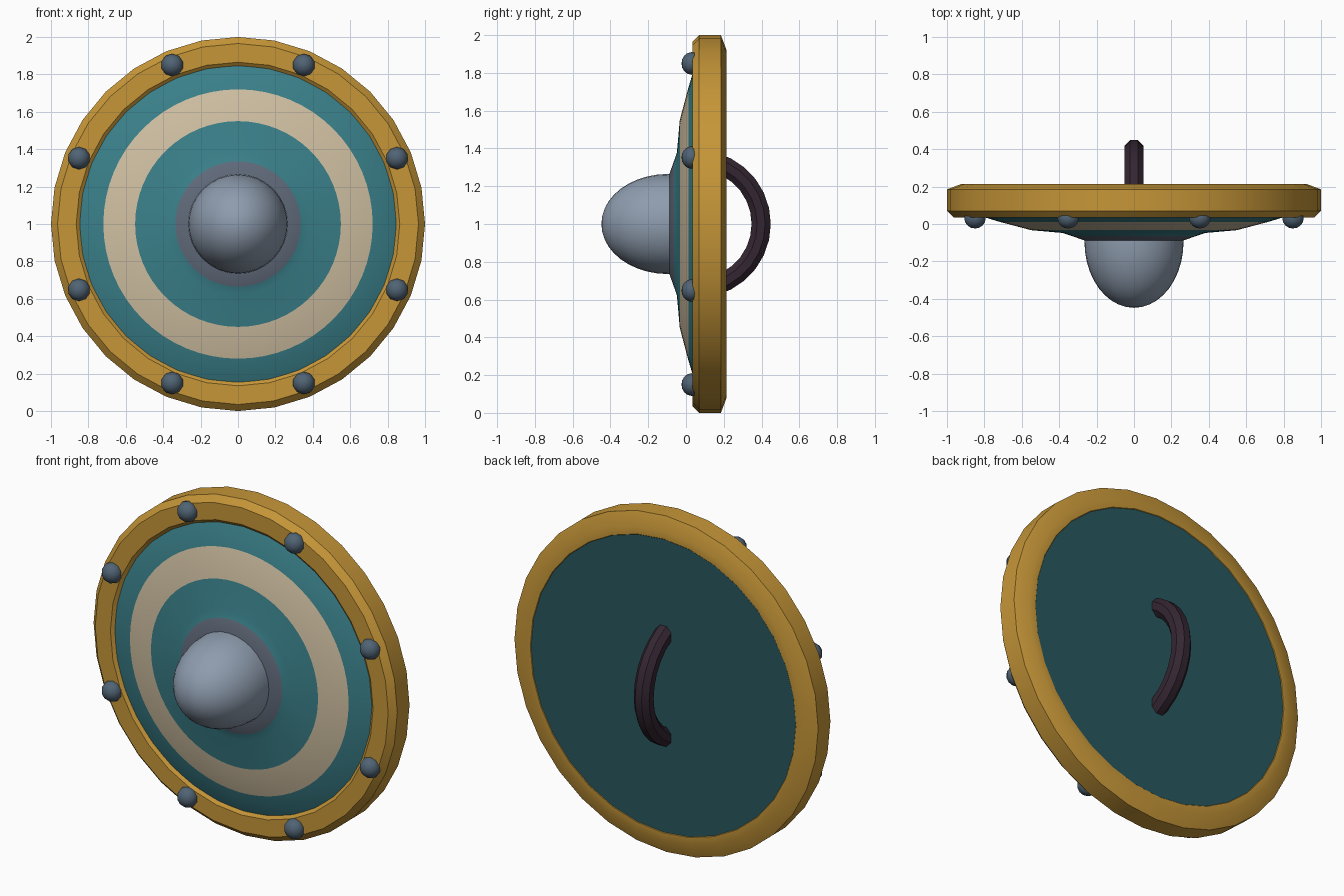
import bpy, bmesh
from math import sin, cos, pi, radians, hypot
from mathutils import Vector, Matrix

cube = bpy.data.objects.get("Cube")
if cube:
    bpy.data.objects.remove(cube, do_unlink=True)

HUB = Vector((0, 0, 1))


def material(name, r, g, b):
    """Flat colour given as 8-bit display values, stored as linear."""
    lin = [((c / 255 + 0.055) / 1.055) ** 2.4 for c in (r, g, b)] + [1]
    m = bpy.data.materials.new(name)
    m.use_nodes = True
    m.diffuse_color = lin
    m.node_tree.nodes["Principled BSDF"].inputs["Base Color"].default_value = lin
    return m


teal = material("teal paint", 58, 128, 138)
dark_teal = material("dark teal backing", 40, 88, 95)
cream = material("cream paint", 208, 192, 162)
gold = material("gold rim", 198, 150, 56)
steel = material("pale steel", 142, 156, 174)
flange_grey = material("flange grey", 96, 106, 122)
rivet_steel = material("dark steel", 80, 99, 116)
leather = material("dark leather", 52, 38, 50)


def finish(name, bm, mats, angle=30):
    bmesh.ops.remove_doubles(bm, verts=bm.verts, dist=0.0005)
    bmesh.ops.recalc_face_normals(bm, faces=bm.faces)
    mesh = bpy.data.meshes.new(name)
    bm.to_mesh(mesh)
    bm.free()
    obj = bpy.data.objects.new(name, mesh)
    bpy.context.collection.objects.link(obj)
    for m in mats:
        mesh.materials.append(m)
    bpy.ops.object.select_all(action='DESELECT')
    obj.select_set(True)
    bpy.context.view_layer.objects.active = obj
    bpy.ops.object.shade_smooth_by_angle(angle=radians(angle))
    return obj


def revolve(points, steps, axis=(0, 1, 0), center=HUB, angle=2 * pi, closed=False):
    """Spin a chain of 3D points around an axis."""
    bm = bmesh.new()
    verts = [bm.verts.new(p) for p in points]
    pairs = list(zip(verts, verts[1:]))
    if closed:
        pairs.append((verts[-1], verts[0]))
    edges = [bm.edges.new(p) for p in pairs]
    bmesh.ops.spin(bm, geom=verts + edges, cent=center, axis=axis,
                   angle=angle, steps=steps, use_duplicate=False)
    return bm


def radial(profile):
    """Turn (radius, depth) pairs into points above the hub."""
    return [(0, y, 1 + r) for r, y in profile]


# Shield board: stepped dome in front, flat backing behind
board = [(0, -0.088), (0.265, -0.088), (0.335, -0.063), (0.38, -0.048),
         (0.55, -0.033), (0.72, 0.012), (0.845, 0.05), (0.88, 0.07),
         (0.88, 0.212), (0, 0.212)]
shield = finish("shield_board", revolve(radial(board), 64),
                [teal, cream, flange_grey, dark_teal])
for poly in shield.data.polygons:
    c = poly.center
    r = hypot(c.x, c.z - HUB.z)
    if c.y > 0.1:
        poly.material_index = 3
    elif 0.55 < r < 0.72:
        poly.material_index = 1
    elif r < 0.335:
        poly.material_index = 2

# Metal rim with chamfered edges
rim = [(0.835, 0.06), (0.865, 0.035), (0.965, 0.035), (1.0, 0.07),
       (1.0, 0.185), (0.92, 0.215), (0.875, 0.215), (0.86, 0.2)]
finish("rim", revolve(radial(rim), 32, closed=True), [gold])

# Central boss: half an ellipsoid
RINGS = 10
dome = [(0.265, -0.08)] + [
    (0.265 * cos(i / RINGS * pi / 2), -0.095 - 0.353 * sin(i / RINGS * pi / 2))
    for i in range(RINGS + 1)]
finish("boss", revolve(radial(dome), 32), [steel])

# Eight rivets around the rim
for i in range(8):
    a = (i + 0.5) * pi / 4
    bm = bmesh.new()
    place = (Matrix.Translation(HUB + Vector((0.92 * cos(a), 0.03, 0.92 * sin(a))))
             @ Matrix.Diagonal((1, 0.9, 1, 1)) @ Matrix.Rotation(pi / 2, 4, 'X'))
    bmesh.ops.create_uvsphere(bm, u_segments=10, v_segments=8, radius=0.06, matrix=place)
    finish(f"rivet_{i + 1}", bm, [rivet_steel], 50)

# Curved grip on the back: an eight-sided tube along an arc
GRIP = Vector((0, 0.058, 1))
R, TUBE, SPREAD = 0.34, 0.055, radians(75)
start = Matrix.Rotation(-SPREAD, 3, 'X')
section = []
for k in range(8):
    t = (k + 0.5) * pi / 4
    section.append(GRIP + start @ Vector((TUBE * cos(t), R + TUBE * sin(t), 0)))
finish("grip", revolve(section, 12, axis=(1, 0, 0), center=GRIP,
                       angle=2 * SPREAD, closed=True), [leather])
